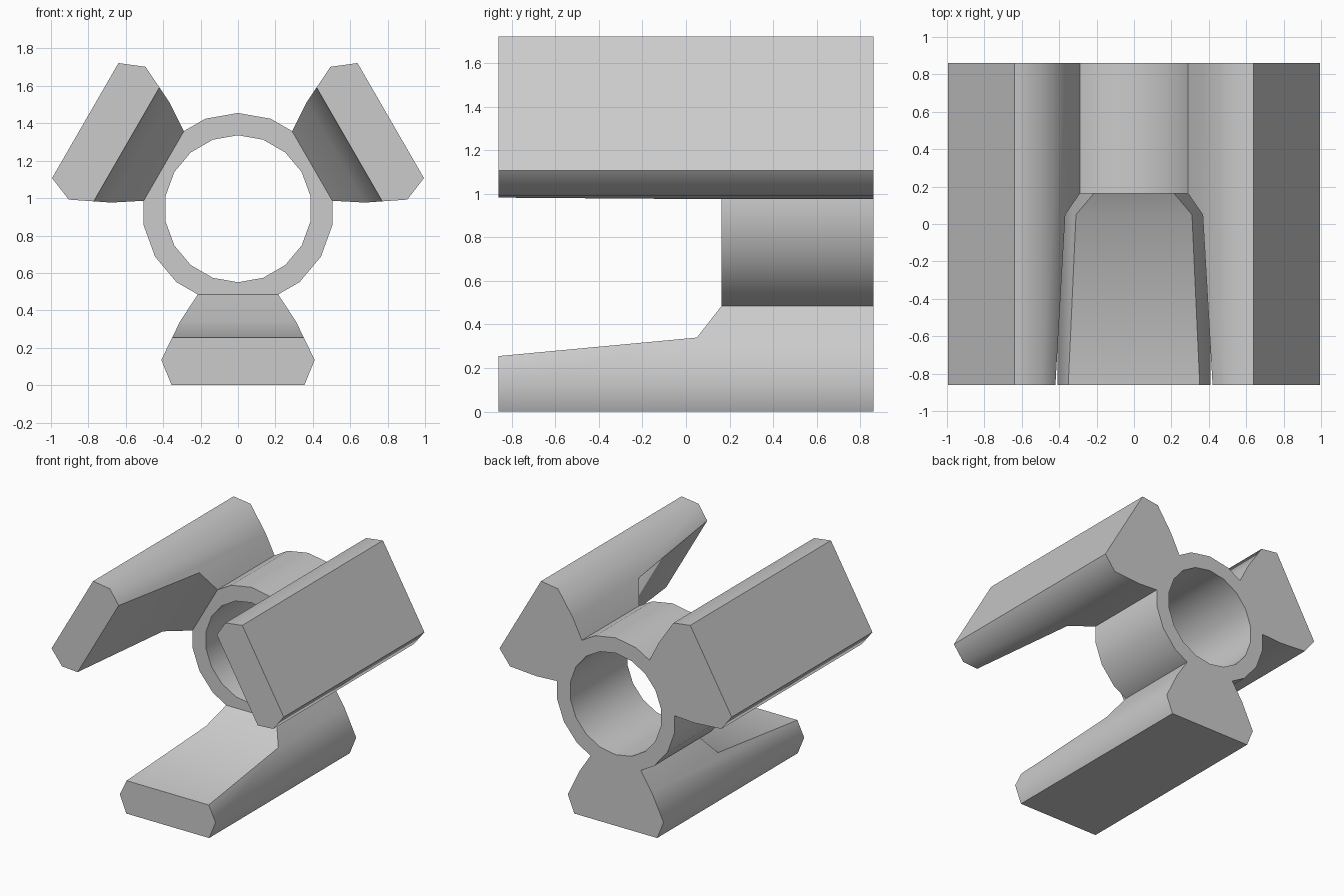
import bpy, bmesh, math
from mathutils import Matrix, Vector

if "Cube" in bpy.data.objects:
    bpy.data.objects.remove(bpy.data.objects["Cube"])

CZ = 0.943                 # height of the ring axis
FRONT, BACK = -0.86, 0.86
RING_FRONT = 0.163
SEG = 18

grey = bpy.data.materials.new("plain grey")
grey.diffuse_color = (0.6, 0.6, 0.6, 1)
grey.use_nodes = True
grey.node_tree.nodes["Principled BSDF"].inputs["Base Color"].default_value = grey.diffuse_color


def make_object(name, bm):
    bmesh.ops.recalc_face_normals(bm, faces=bm.faces[:])
    mesh = bpy.data.meshes.new(name)
    bm.to_mesh(mesh)
    bm.free()
    ob = bpy.data.objects.new(name, mesh)
    bpy.context.collection.objects.link(ob)
    mesh.materials.append(grey)
    return ob


def extrude(name, points, offset):
    """Prism from a 3D outline."""
    bm = bmesh.new()
    face = bm.faces.new([bm.verts.new(p) for p in points])
    out = bmesh.ops.extrude_face_region(bm, geom=[face])
    bmesh.ops.translate(bm, vec=Vector(offset),
                        verts=[v for v in out["geom"] if isinstance(v, bmesh.types.BMVert)])
    return make_object(name, bm)


def smooth(ob):
    bpy.ops.object.select_all(action='DESELECT')
    ob.select_set(True)
    bpy.context.view_layer.objects.active = ob
    bpy.ops.object.shade_smooth_by_angle(angle=math.radians(55))


# Central ring: open tube with rectangular cross-section
bm = bmesh.new()
loops = []
for r, y in ((0.512, RING_FRONT), (0.512, BACK), (0.393, BACK), (0.393, RING_FRONT)):
    loops.append([bm.verts.new((r * math.sin(i * math.tau / SEG), y,
                                CZ + r * math.cos(i * math.tau / SEG))) for i in range(SEG)])
for k in range(4):
    a, b = loops[k], loops[(k + 1) % 4]
    for i in range(SEG):
        j = (i + 1) % SEG
        bm.faces.new((a[i], a[j], b[j], b[i]))
smooth(make_object("ring", bm))

# Bottom jaw: long bar with the front part of its inner side cut away
half = [(0.355, 0.0), (0.41, 0.135), (0.31, 0.34), (0.215, 0.485)]
outline = half + [(-x, z) for x, z in reversed(half)]
jaw = extrude("jaw_bottom", [(x, FRONT, z) for x, z in outline], (0, BACK - FRONT, 0))

slope = 0.085 / 0.91
cut = [(-1.0, 0.255 - 0.14 * slope), (0.05, 0.34), (RING_FRONT, 0.485),
       (RING_FRONT + 0.078, 0.585), (RING_FRONT, 0.8), (-1.0, 0.8)]
cutter = extrude("jaw_cutter", [(-0.6, y, z) for y, z in cut], (1.2, 0, 0))
cutter.hide_render = True
mod = jaw.modifiers.new("cut", 'BOOLEAN')
mod.operation = 'DIFFERENCE'
mod.solver = 'EXACT'
mod.object = cutter
bpy.context.view_layer.objects.active = jaw
bpy.ops.object.modifier_apply(modifier="cut")
bpy.data.objects.remove(cutter)
smooth(jaw)

# Two more jaws, turned around the ring axis
for name, deg in (("jaw_right", -120), ("jaw_left", 120)):
    ob = jaw.copy()
    ob.data = jaw.data.copy()
    ob.name = name
    bpy.context.collection.objects.link(ob)
    centre = Matrix.Translation((0, 0, CZ))
    ob.data.transform(centre @ Matrix.Rotation(math.radians(deg), 4, 'Y') @ centre.inverted())
